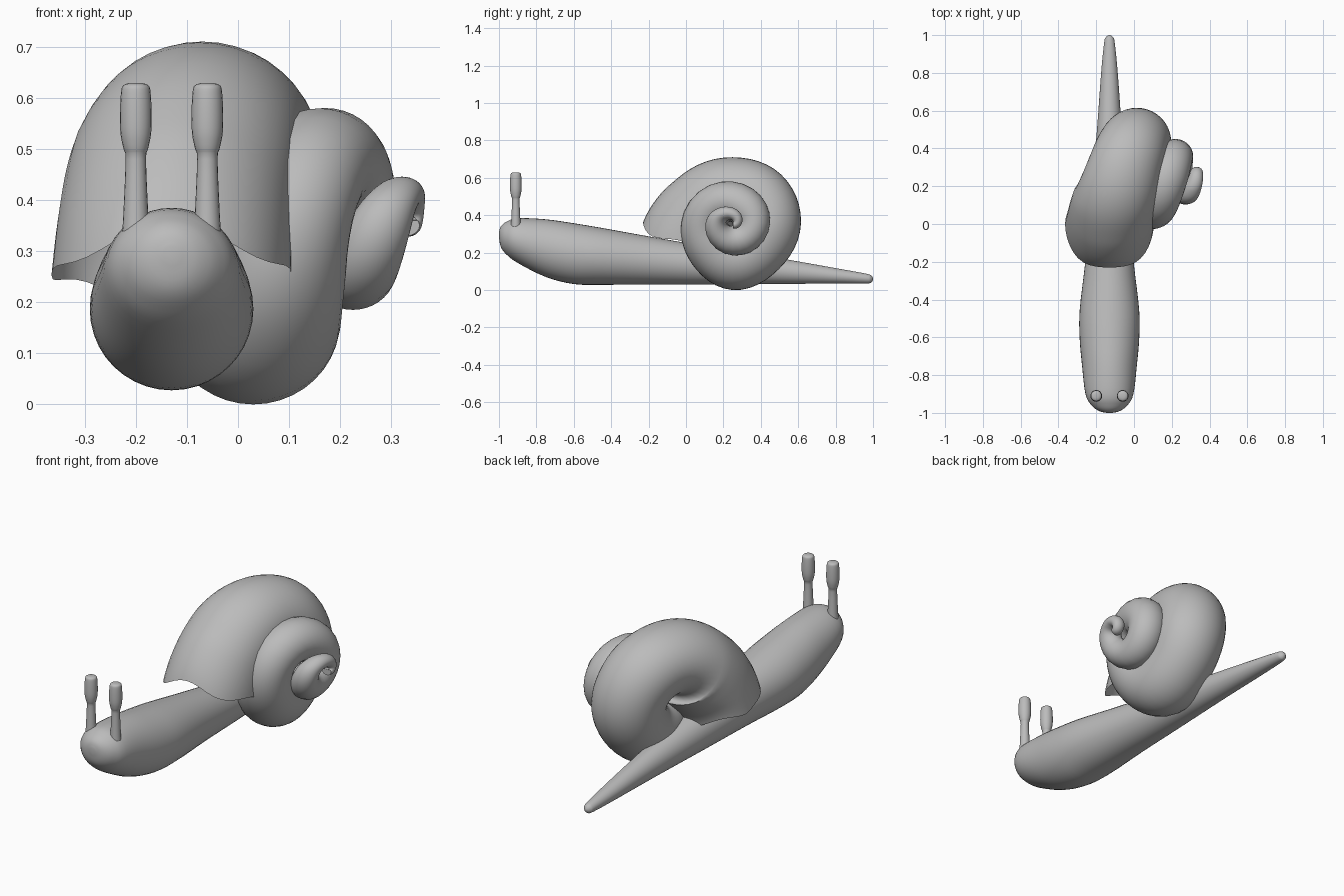
import bpy, bmesh
from math import sin, cos, pi, radians

cube = bpy.data.objects.get("Cube")
if cube:
    bpy.data.objects.remove(cube, do_unlink=True)

grey = bpy.data.materials.new("plain grey")
grey.use_nodes = True
grey.diffuse_color = (0.5, 0.5, 0.5, 1)
grey.node_tree.nodes["Principled BSDF"].inputs["Base Color"].default_value = grey.diffuse_color


def smooth_rows(rows, steps):
    """Interpolate rows of numbers with a Catmull-Rom spline."""
    padded = [rows[0]] + rows + [rows[-1]]
    result = []
    for a, b, c, d in zip(padded, padded[1:], padded[2:], padded[3:]):
        for i in range(steps):
            t = i / steps
            result.append([q + t / 2 * (r - p + t * (2 * p - 5 * q + 4 * r - s + t * (3 * (q - r) + s - p)))
                           for p, q, r, s in zip(a, b, c, d)])
    return result + [rows[-1]]


def loft(name, rings, cap_start=True, cap_end=True):
    """Skin a list of closed rings into one smooth object."""
    bm = bmesh.new()
    loops = [[bm.verts.new(p) for p in ring] for ring in rings]
    n = len(loops[0])
    for low, high in zip(loops, loops[1:]):
        for i in range(n):
            j = (i + 1) % n
            bm.faces.new((low[i], low[j], high[j], high[i]))
    if cap_start:
        bm.faces.new(loops[0])
    if cap_end:
        bm.faces.new(loops[-1])
    bmesh.ops.recalc_face_normals(bm, faces=bm.faces)
    mesh = bpy.data.meshes.new(name)
    bm.to_mesh(mesh)
    bm.free()
    mesh.materials.append(grey)
    obj = bpy.data.objects.new(name, mesh)
    bpy.context.collection.objects.link(obj)
    bpy.ops.object.select_all(action="DESELECT")
    obj.select_set(True)
    bpy.context.view_layer.objects.active = obj
    bpy.ops.object.shade_smooth_by_angle(angle=radians(50))
    return obj


def turn(count):
    return [2 * pi * i / count for i in range(count)]


BODY_X = -0.13

# Body: y, half width, underside height, top height
body_profile = [
    (-1.0, 0.015, 0.28, 0.31), (-0.99, 0.055, 0.23, 0.34), (-0.96, 0.095, 0.19, 0.365),
    (-0.9, 0.127, 0.145, 0.384), (-0.75, 0.145, 0.07, 0.378), (-0.6, 0.158, 0.032, 0.357),
    (-0.45, 0.157, 0.028, 0.332), (-0.2, 0.128, 0.03, 0.287), (0.1, 0.1, 0.03, 0.235),
    (0.5, 0.066, 0.033, 0.17), (0.8, 0.044, 0.034, 0.117), (0.96, 0.028, 0.035, 0.088),
    (0.99, 0.018, 0.04, 0.078), (1.0, 0.004, 0.055, 0.063)]
loft("body", [[(BODY_X + w * cos(t), y, (low + top) / 2 + (top - low) / 2 * sin(t)) for t in turn(40)]
              for y, w, low, top in smooth_rows(body_profile, 4)])

# Eye stalks: height, radius
stalk_profile = [(0.33, 0.027), (0.38, 0.024), (0.48, 0.02), (0.5, 0.024), (0.53, 0.03),
                 (0.57, 0.031), (0.61, 0.029), (0.624, 0.025), (0.629, 0.012)]
for side, name in ((-1, "right"), (1, "left")):
    x = BODY_X + side * 0.07
    loft(name + "_eye_stalk", [[(x + r * cos(t), -0.91 + r * sin(t), z) for t in turn(20)]
                               for z, r in smooth_rows(stalk_profile, 3)])

# Shell whorls: angle, outer radius, radial half size, sideways half size, x
AXIS_Y, AXIS_Z = 0.25, 0.36
whorls = [
    (0, 0.48, 0.255, 0.235, -0.13), (22, 0.415, 0.235, 0.23, -0.12), (45, 0.372, 0.21, 0.225, -0.105),
    (90, 0.35, 0.19, 0.21, -0.07), (135, 0.365, 0.185, 0.195, -0.025), (180, 0.365, 0.175, 0.18, 0.015),
    (225, 0.35, 0.17, 0.17, 0.025), (270, 0.36, 0.165, 0.17, 0.03), (315, 0.31, 0.145, 0.15, 0.06),
    (360, 0.275, 0.125, 0.125, 0.1), (450, 0.22, 0.115, 0.12, 0.17), (540, 0.2, 0.09, 0.095, 0.218),
    (630, 0.175, 0.08, 0.085, 0.225), (720, 0.145, 0.055, 0.062, 0.28), (765, 0.11, 0.045, 0.05, 0.31),
    (810, 0.08, 0.035, 0.038, 0.328), (900, 0.05, 0.026, 0.03, 0.332), (990, 0.03, 0.02, 0.025, 0.33)]


def whorl_ring(angle, outer, radial, sideways, x):
    lip = max(0, 1 - angle / 50)
    theta, facing = radians(angle), radians(angle + 25 * lip)
    out_y, out_z = -cos(facing), sin(facing)
    y = AXIS_Y - outer * cos(theta) - radial * out_y
    z = AXIS_Z + outer * sin(theta) - radial * out_z
    ring = []
    for t in turn(40):
        # the lip dips beside its peak
        dip = -0.045 * lip * sin(2 * t) ** 2 * (1 if cos(t) > 0 else -1)
        reach = radial * cos(t) * (1 if cos(t) > 0 else 1 - 0.3 * lip)
        ring.append((x + sideways * sin(t), y + reach * out_y + dip * out_z, z + reach * out_z - dip * out_y))
    return ring


loft("shell", [whorl_ring(*row) for row in smooth_rows(whorls, 6)], cap_start=False)
